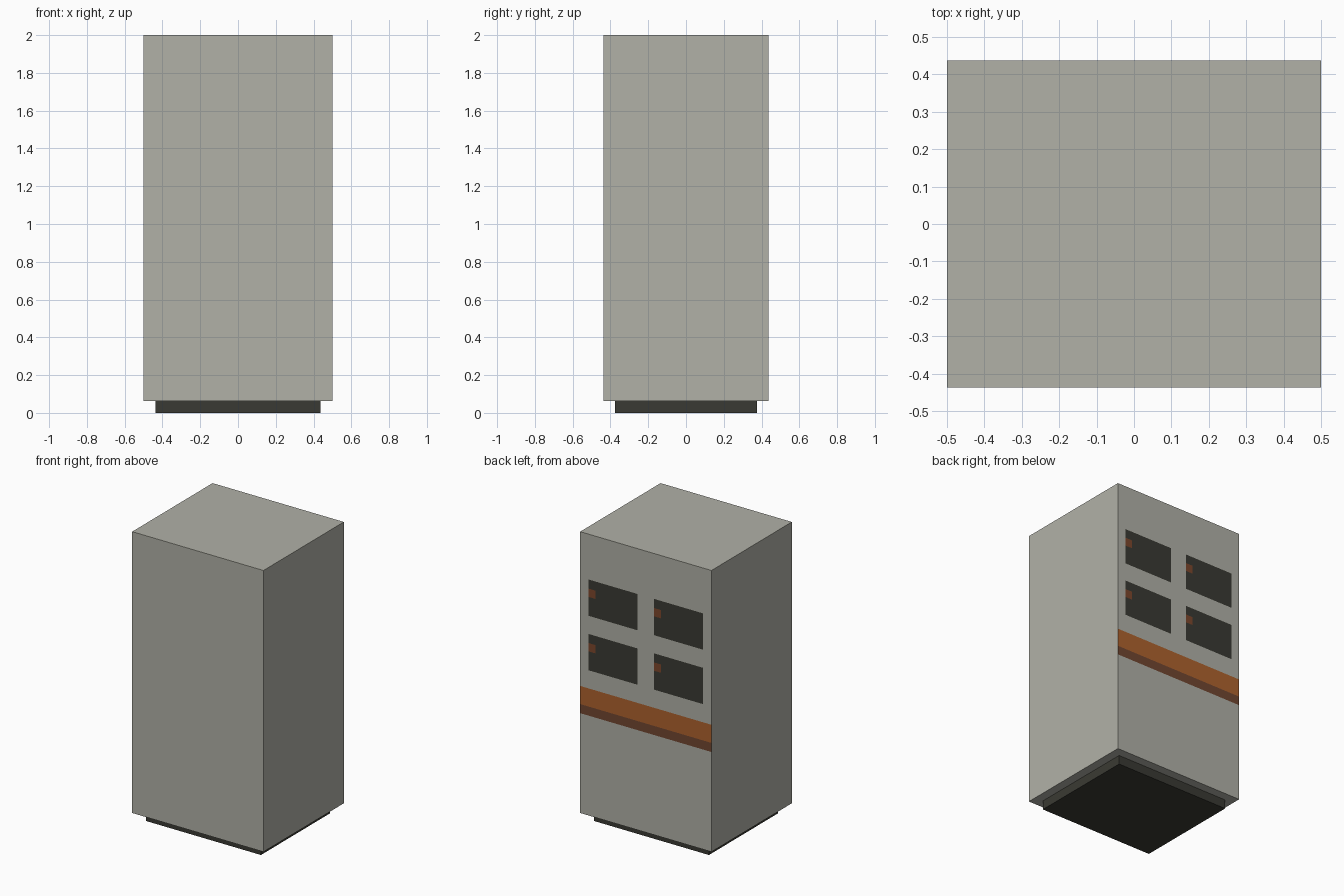
import bpy, bmesh
from mathutils import Vector, Matrix

if "Cube" in bpy.data.objects:
    bpy.data.objects.remove(bpy.data.objects["Cube"])


def material(name, rgb):
    lin = [((c / 255 + 0.055) / 1.055) ** 2.4 for c in rgb]
    m = bpy.data.materials.new(name)
    m.diffuse_color = (*lin, 1)
    m.use_nodes = True
    m.node_tree.nodes["Principled BSDF"].inputs["Base Color"].default_value = m.diffuse_color
    return m


GREY = material("warm grey", (177, 177, 167))
DARK = material("dark grey", (58, 58, 51))
ORANGE = material("burnt orange", (173, 98, 46))
BROWN = material("dark brown", (113, 70, 49))
MARK = material("rust brown", (124, 70, 44))


def box(name, x, y, z0, z1, mats):
    """Box centred on x and y; returns its object and open bmesh."""
    bm = bmesh.new()
    bmesh.ops.create_cube(bm, size=1, matrix=Matrix.Translation((0, 0, (z0 + z1) / 2))
                          @ Matrix.Diagonal((x, y, z1 - z0, 1)))
    me = bpy.data.meshes.new(name)
    for m in mats:
        me.materials.append(m)
    ob = bpy.data.objects.new(name, me)
    bpy.context.collection.objects.link(ob)
    return ob, bm


# Recessed plinth
plinth, bm = box("plinth", 0.875, 0.75, 0, 0.0625, [DARK])
bm.to_mesh(plinth.data)
bm.free()

# Cabinet body, its back face cut into windows and a stripe
body, bm = box("cabinet_body", 1, 0.875, 0.0625, 2, [GREY, DARK, ORANGE, BROWN, MARK])
W, H = 0.375, 0.25                      # window size
LEFTS = (0.4375, -0.0625)               # window edges at the +x side
TOPS = (1.6875, 1.3125)
MARK_W, MARK_DROP, MARK_H = 0.055, 0.0625, 0.0575


def back_faces():
    return [f for f in bm.faces if f.calc_center_median().y > 0.437]


def cut(co, no):
    faces = back_faces()
    geom = set(faces)
    for f in faces:
        geom.update(f.edges, f.verts)
    bmesh.ops.bisect_plane(bm, geom=list(geom), dist=1e-5, plane_co=co, plane_no=no)


for z in (0.9375, 0.8125, 0.75):
    cut((0, 0, z), (0, 0, 1))
for t in TOPS:
    for z in (t, t - MARK_DROP, t - MARK_DROP - MARK_H, t - H):
        cut((0, 0, z), (0, 0, 1))
for l in LEFTS:
    for x in (l, l - MARK_W, l - W):
        cut((x, 0, 0), (1, 0, 0))

# Paint the back by position
for f in back_faces():
    c = f.calc_center_median()
    if 0.8125 < c.z < 0.9375:
        f.material_index = 2
    elif 0.75 < c.z < 0.8125:
        f.material_index = 3
    for l in LEFTS:
        for t in TOPS:
            dx, dz = l - c.x, t - c.z
            if 0 < dx < W and 0 < dz < H:
                marked = dx < MARK_W and MARK_DROP < dz < MARK_DROP + MARK_H
                f.material_index = 4 if marked else 1

bm.normal_update()
bm.to_mesh(body.data)
bm.free()
